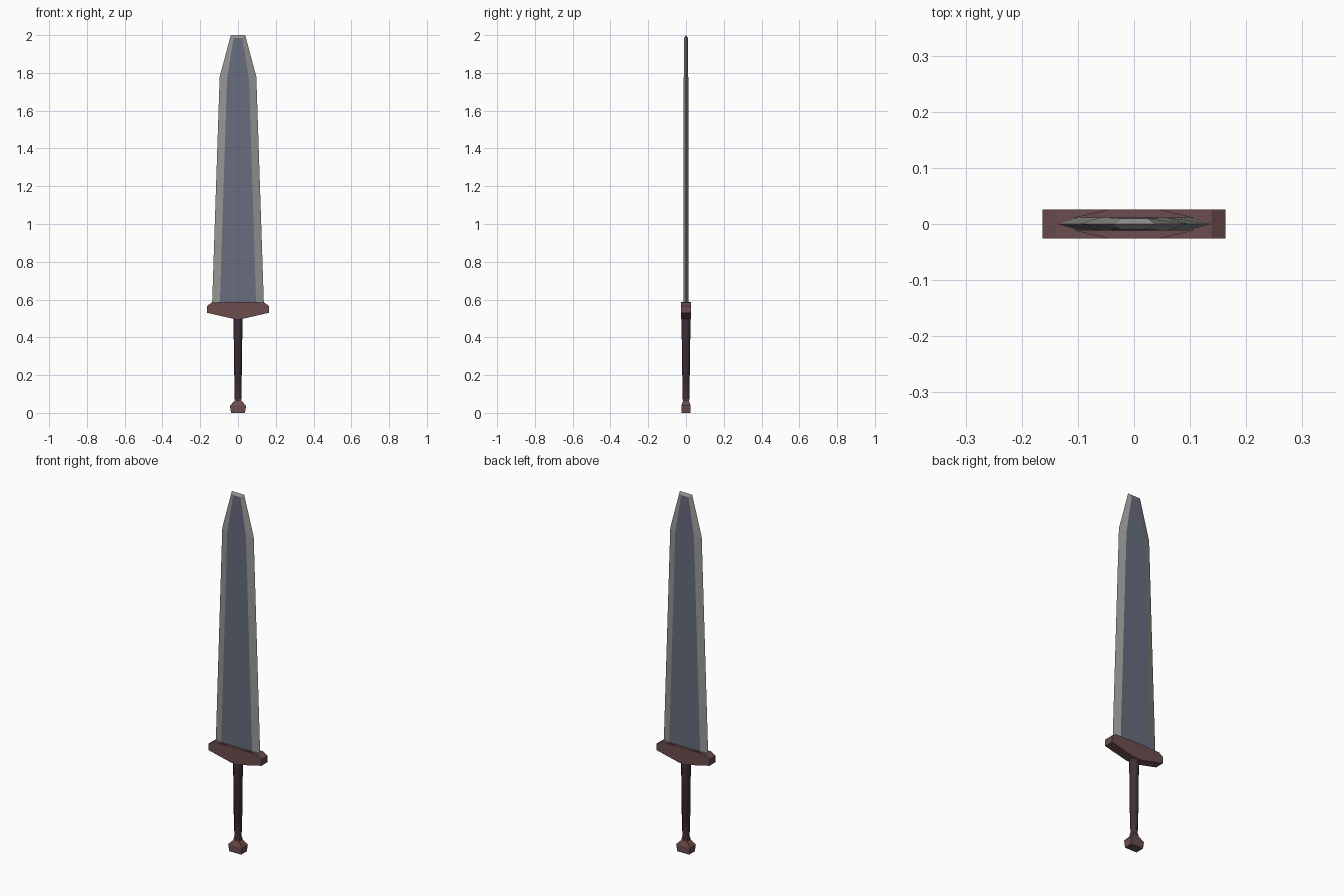
import bpy, bmesh, math

if "Cube" in bpy.data.objects:
    bpy.data.objects.remove(bpy.data.objects["Cube"])


def material(name, rgb):
    m = bpy.data.materials.new(name)
    m.diffuse_color = (*rgb, 1)
    m.use_nodes = True
    m.node_tree.nodes["Principled BSDF"].inputs["Base Color"].default_value = m.diffuse_color
    return m


steel = material("dark_steel", (0.135, 0.15, 0.21))
edge_steel = material("edge_steel", (0.30, 0.30, 0.29))
copper = material("fittings", (0.15, 0.075, 0.075))
leather = material("leather", (0.052, 0.028, 0.042))


def finish(name, bm, mats, smooth=None):
    bmesh.ops.recalc_face_normals(bm, faces=bm.faces)
    me = bpy.data.meshes.new(name)
    bm.to_mesh(me)
    bm.free()
    for m in mats:
        me.materials.append(m)
    ob = bpy.data.objects.new(name, me)
    bpy.context.collection.objects.link(ob)
    if smooth:
        bpy.ops.object.select_all(action='DESELECT')
        ob.select_set(True)
        bpy.context.view_layer.objects.active = ob
        bpy.ops.object.shade_smooth_by_angle(angle=math.radians(smooth))
    return ob


def loft(bm, rings):
    """Skin a list of point rings; return vertex rings and side faces."""
    vr = [[bm.verts.new(p) for p in r] for r in rings]
    n = len(vr[0])
    sides = []
    for a, b in zip(vr, vr[1:]):
        for i in range(n):
            j = (i + 1) % n
            sides.append((i, bm.faces.new((a[i], a[j], b[j], b[i]))))
    return vr, sides


def rect(z, x, y):
    return [(-x, -y, z), (x, -y, z), (x, y, z), (-x, y, z)]


# Blade: flat core with a sharp bevel all round and a blunt tip
def blade_ring(zo, o, zi, i, t):
    return [(-o, 0, zo), (-i, -t, zi), (i, -t, zi), (o, 0, zo), (i, t, zi), (-i, t, zi)]


bm = bmesh.new()
vr, sides = loft(bm, [blade_ring(0.575, 0.137, 0.575, 0.096, 0.012),
                      blade_ring(1.78, 0.097, 1.77, 0.058, 0.012),
                      blade_ring(2.0, 0.038, 1.985, 0.023, 0.010)])
for i, f in sides:
    f.material_index = 0 if i in (1, 4) else 1
bm.faces.new(vr[0])
tip = vr[-1]
for q in (tip[:4], tip[3:] + tip[:1]):
    bm.faces.new(q).material_index = 1
finish("blade", bm, [steel, edge_steel])

# Crossguard: extruded profile, mirrored in x
half = [(0.025, 0.498), (0.163, 0.53), (0.163, 0.567), (0.138, 0.584)]
profile = half + [(-x, z) for x, z in reversed(half)]
bm = bmesh.new()
vr, _ = loft(bm, [[(x, y, z) for x, z in profile] for y in (-0.026, 0.026)])
for r in vr:
    bm.faces.new(r)
finish("crossguard", bm, [copper])

# Blade collar: low hexagonal-ended seat on the guard
outline = [(-0.105, -0.012), (-0.045, -0.026), (0.045, -0.026),
           (0.105, -0.012), (0.105, 0.012), (0.045, 0.026), (-0.045, 0.026), (-0.105, 0.012)]
bm = bmesh.new()
vr, _ = loft(bm, [[(x, y, z) for x, y in outline] for z in (0.575, 0.587)])
for r in vr:
    bm.faces.new(r)
finish("blade_collar", bm, [copper])

# Grip: stepped, tapering eight-sided handle
bm = bmesh.new()
rings = []
for z, r in [(0.06, 0.017), (0.08, 0.020), (0.085, 0.019), (0.2, 0.021),
             (0.205, 0.0235), (0.42, 0.0245), (0.425, 0.0255), (0.51, 0.0265)]:
    rings.append([(r * math.cos(a), r * math.sin(a), z)
                  for a in (math.pi / 8 + k * math.pi / 4 for k in range(8))])
vr, _ = loft(bm, rings)
bm.faces.new(vr[0])
bm.faces.new(vr[-1])
finish("grip", bm, [leather], smooth=50)

# Pommel: flared block with a sloped shoulder
bm = bmesh.new()
vr, _ = loft(bm, [rect(0, 0.037, 0.025), rect(0.038, 0.043, 0.025),
                  rect(0.065, 0.017, 0.016), rect(0.075, 0.017, 0.016)])
bm.faces.new(vr[0])
bm.faces.new(vr[-1])
finish("pommel", bm, [copper])
